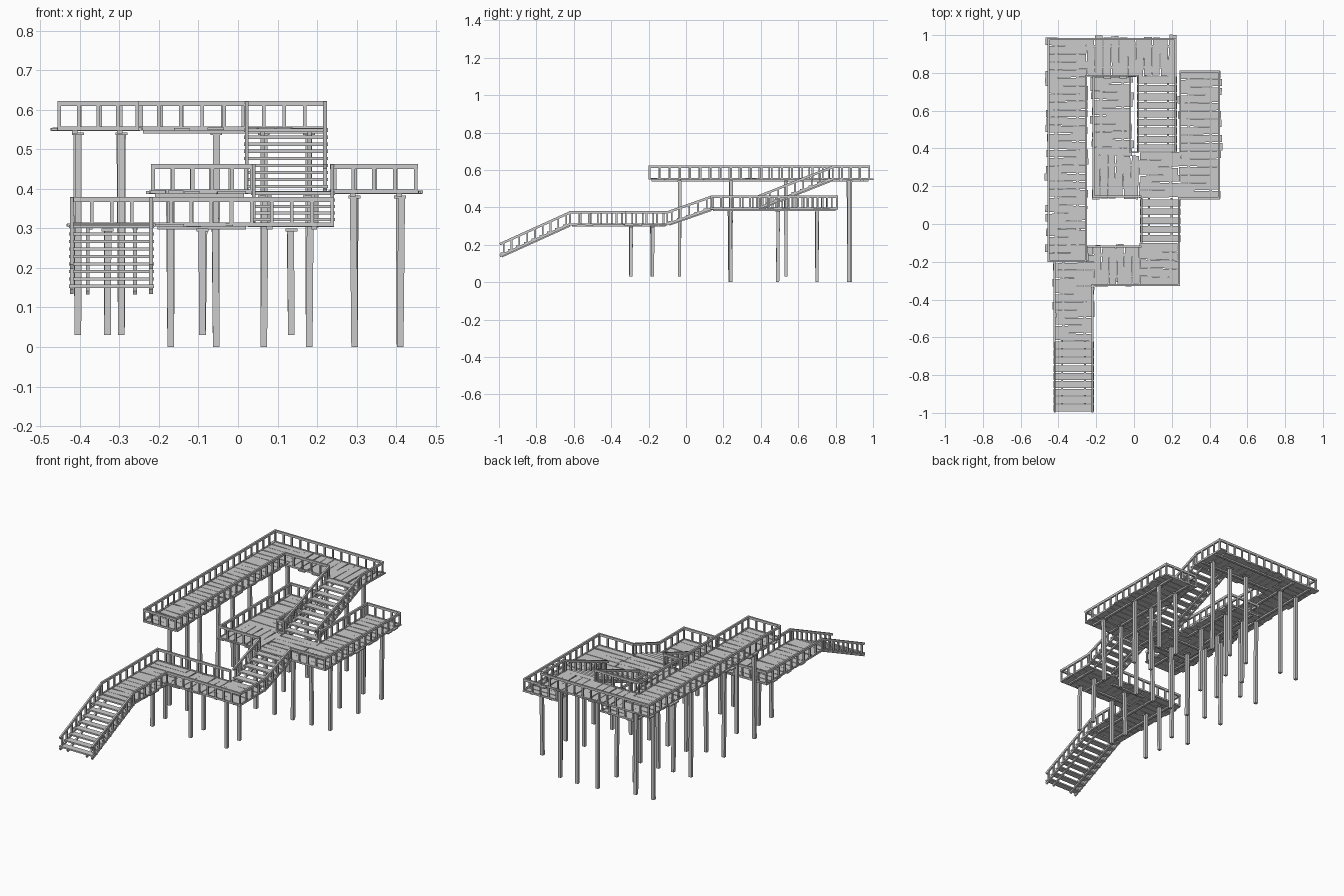
import bpy, bmesh, random
from math import radians
from mathutils import Matrix, Vector

if "Cube" in bpy.data.objects:
    bpy.data.objects.remove(bpy.data.objects["Cube"])

random.seed(4)
ZA, ZB, ZC = 0.31, 0.393, 0.553      # walking levels
RH = 0.063                           # rail centre height above deck


def finish(bm, name):
    bmesh.ops.recalc_face_normals(bm, faces=bm.faces[:])
    me = bpy.data.meshes.new(name)
    bm.to_mesh(me)
    bm.free()
    ob = bpy.data.objects.new(name, me)
    bpy.context.collection.objects.link(ob)
    return ob


def box(bm, c, s, yaw=0.0, tilt=0.0):
    m = (Matrix.Translation(c) @ Matrix.Rotation(yaw, 4, 'Z')
         @ Matrix.Rotation(tilt, 4, 'Y') @ Matrix.Diagonal((*s, 1)))
    bmesh.ops.create_cube(bm, size=1, matrix=m)


def beam(bm, a, b, w, h):
    # square-section bar from a to b, w across and h upright
    a, b = Vector(a), Vector(b)
    d = (b - a).normalized()
    side = d.cross(Vector((0, 0, 1))).normalized()
    up = side.cross(d)
    m = Matrix((d * (b - a).length, side * w, up * h)).transposed().to_4x4()
    m.translation = (a + b) / 2
    bmesh.ops.create_cube(bm, size=1, matrix=m)


def deck(name, x0, x1, y0, y1, z, along):
    # uneven planks laid side by side, on two joists
    bm = bmesh.new()
    lo, hi = (y0, y1) if along == 'x' else (x0, x1)
    n = round((hi - lo) / 0.042)
    p = (hi - lo) / n
    for i in range(n):
        t = lo + (i + 0.5) * p
        off = random.uniform(-0.007, 0.007)
        yaw = radians(random.uniform(-2.5, 2.5))
        zz = z - 0.002 + random.uniform(-0.001, 0.001)
        wid = p * random.uniform(0.88, 0.98)
        if along == 'x':
            ln = x1 - x0 + random.uniform(-0.005, 0.022)
            box(bm, ((x0 + x1) / 2 + off, t, zz), (ln, wid, 0.007), yaw)
        else:
            ln = y1 - y0 + random.uniform(-0.005, 0.022)
            box(bm, (t, (y0 + y1) / 2 + off, zz), (wid, ln, 0.007), yaw)
    for f in (0.22, 0.78):
        if along == 'x':
            x = x0 + (x1 - x0) * f
            beam(bm, (x, y0 + .01, z - 0.009), (x, y1 - .01, z - 0.009), 0.014, 0.009)
        else:
            y = y0 + (y1 - y0) * f
            beam(bm, (x0 + .01, y, z - 0.009), (x1 - .01, y, z - 0.009), 0.014, 0.009)
    finish(bm, name)


def railing(name, pts, z):
    # top rail, edge board and upright balusters along a path
    bm = bmesh.new()
    for a, b in zip(pts, pts[1:]):
        a, b = Vector((*a, z)), Vector((*b, z))
        d = (b - a).normalized() * 0.005
        up = Vector((0, 0, RH))
        beam(bm, a + up - d, b + up + d, 0.010, 0.013)
        beam(bm, a - d, b + d, 0.008, 0.010)
        n = max(1, round((b - a).length / 0.053))
        for i in range(n + 1):
            p = a.lerp(b, i / n)
            box(bm, p + up / 2, (0.009, 0.009, RH))
    finish(bm, name)


def stairs(name, x0, x1, y0, y1, z0, z1, n):
    bm = bmesh.new()
    up = Vector((0, 0, RH))
    for x in (x0, x1):
        a, b = Vector((x, y0, z0)), Vector((x, y1, z1))
        beam(bm, a, b, 0.009, 0.013)                # edge board
        beam(bm, a + up, b + up, 0.009, 0.013)      # handrail
        for i in range(n):
            p = a.lerp(b, (i + 0.5) / n)
            box(bm, p + up / 2, (0.009, 0.009, RH))
    for i in range(n):                              # treads
        f = (i + 0.5) / n
        box(bm, ((x0 + x1) / 2, y0 + (y1 - y0) * f, z0 + (z1 - z0) * f + 0.004),
            (x1 - x0 + 0.014, 0.036, 0.008))
    for f in (0.2, 0.8):                            # stringers below treads
        x = x0 + (x1 - x0) * f
        beam(bm, (x, y0 + .01, z0 - 0.003), (x, y1, z1 - 0.008), 0.010, 0.010)
    finish(bm, name)


def posts(name, spots, z0, z1):
    # slightly leaning, tapered square posts with a cap block
    bm = bmesh.new()
    for x, y in spots:
        h = z1 - z0 - 0.012
        m = Matrix.Translation((x, y, z0 + h / 2))
        r = bmesh.ops.create_cube(bm, size=1, matrix=m @ Matrix.Diagonal((.017, .017, h, 1)))
        lean = Vector((random.uniform(-.004, .004), random.uniform(-.004, .004), 0))
        for v in r['verts']:
            if v.co.z > z0 + h / 2:
                v.co += lean
        box(bm, (x, y, z1 - 0.014), (0.03, 0.022, 0.007))
    finish(bm, name)


# lower landing
deck("lower_deck_left", -.42, -.215, -.62, -.12, ZA, 'x')
deck("lower_deck_middle", -.213, .03, -.32, -.12, ZA, 'y')
deck("lower_deck_right", .035, .238, -.325, -.1, ZA, 'x')
railing("lower_outer_railing", [(-.42, -.62), (-.42, -.12), (.035, -.12)], ZA)
railing("lower_front_railing", [(-.22, -.62), (-.22, -.322), (.238, -.322), (.238, -.1)], ZA)

# middle landing
deck("middle_deck_centre", .03, .238, .14, .38, ZB, 'x')
deck("middle_deck_front", -.22, .025, .145, .36, ZB, 'y')
deck("middle_deck_left", -.22, -.015, .363, .785, ZB, 'x')
deck("middle_deck_right", .245, .453, .135, .81, ZB, 'x')
railing("middle_left_railing", [(.035, .145), (-.215, .145), (-.215, .78), (-.02, .78),
                                (-.02, .38), (.02, .38)], ZB)
railing("middle_right_railing", [(.238, .135), (.45, .135), (.45, .807), (.245, .807),
                                 (.245, .385)], ZB)

# upper landing
deck("upper_deck_long", -.457, -.255, -.195, .985, ZC, 'x')
deck("upper_deck_back", -.25, .225, .785, .985, ZC, 'y')
railing("upper_railing", [(.02, .785), (-.255, .785), (-.255, -.195), (-.452, -.195),
                          (-.452, .98), (.22, .98), (.22, .785)], ZC)

# stair flights
stairs("lower_stairs", -.42, -.22, -.995, -.62, .14, ZA, 9)
stairs("middle_stairs", .04, .238, -.1, .135, ZA, ZB, 5)
stairs("upper_stairs", .022, .22, .38, .785, ZB, ZC, 9)

# support posts
posts("lower_posts", [(x, y) for x in (-.33, -.09, .135) for y in (-.295, -.18)], .03, ZA)
posts("middle_posts", [(x, y) for x in (-.17, -.055, .295, .41) for y in (.24, .49, .70)]
      + [(.065, .235), (.18, .235)], 0, ZB)
posts("upper_posts", [(x, y) for x in (-.405, -.295) for y in (-.035, .24, .535, .87)],
      .03, ZC)
posts("upper_back_posts", [(-.055, .87), (.065, .88), (.18, .87)], 0, ZC)
